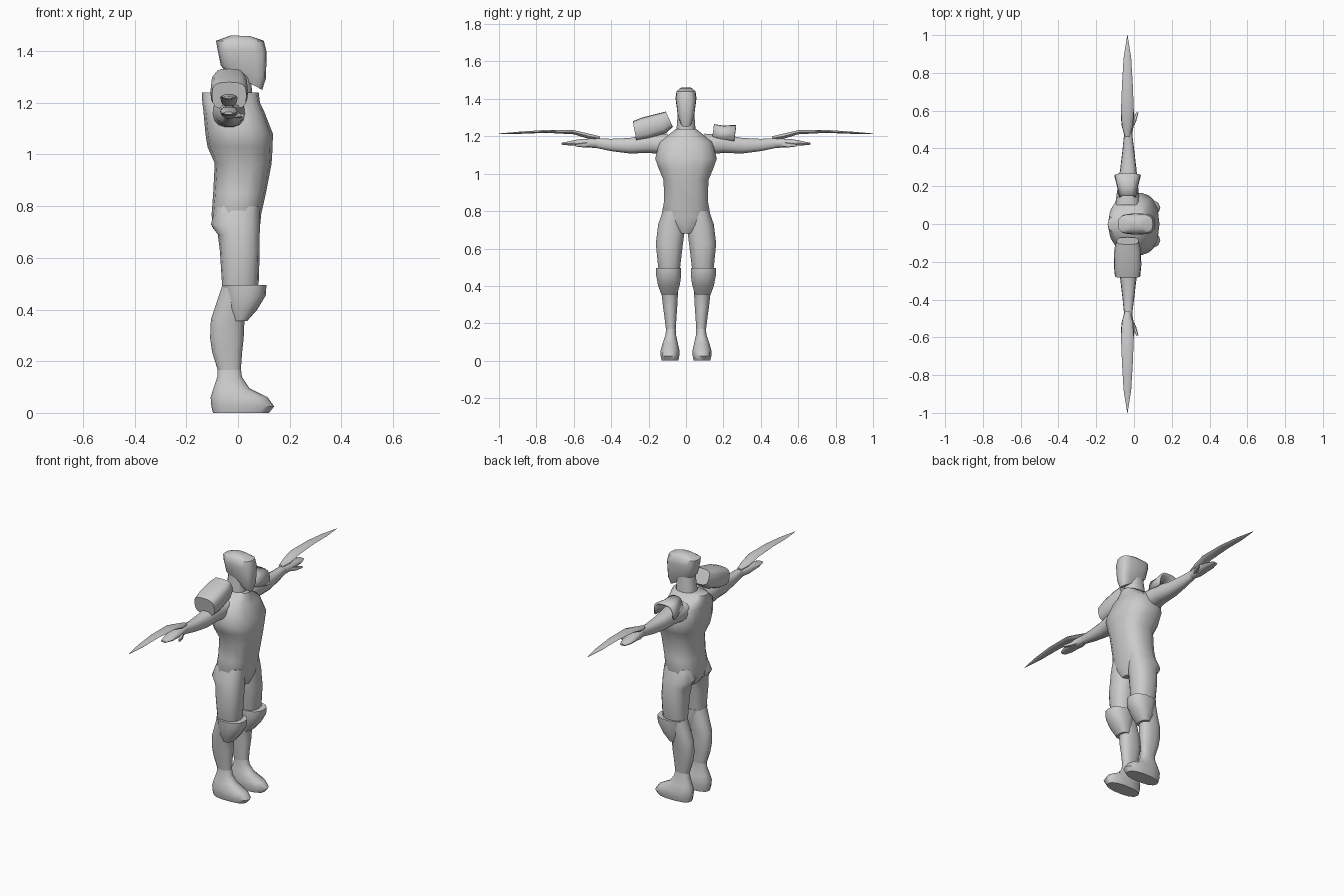
import bpy, bmesh, math
from mathutils import Vector

cube = bpy.data.objects.get("Cube")
if cube:
    bpy.data.objects.remove(cube)

grey = bpy.data.materials.new("plain_grey")
grey.use_nodes = True
grey.diffuse_color = (0.6, 0.6, 0.6, 1)
grey.node_tree.nodes["Principled BSDF"].inputs["Base Color"].default_value = (0.6, 0.6, 0.6, 1)


def loft(name, rings, sides=14, power=2.4, arch=False, sharp=45):
    """Skin rings given as (centre, half axis u, half axis v)."""
    bm = bmesh.new()
    rows = []
    count = sides + 1 if arch else sides
    for centre, u, v in rings:
        row = []
        for i in range(count):
            a = (math.pi if arch else math.tau) * i / sides
            c, s = math.cos(a), math.sin(a)
            cu = math.copysign(abs(c) ** (2 / power), c)
            sv = math.copysign(abs(s) ** (2 / power), s)
            row.append(bm.verts.new(Vector(centre) + Vector(u) * cu + Vector(v) * sv))
        rows.append(row)
    for a, b in zip(rows, rows[1:]):
        for i in range(sides):
            j = (i + 1) % count
            bm.faces.new((a[i], a[j], b[j], b[i]))
    if not arch:
        bm.faces.new(rows[0])
        bm.faces.new(rows[-1])
    bmesh.ops.recalc_face_normals(bm, faces=bm.faces)
    for f in bm.faces:
        f.smooth = True
    mesh = bpy.data.meshes.new(name)
    bm.to_mesh(mesh)
    bm.free()
    mesh.set_sharp_from_angle(angle=math.radians(sharp))
    mesh.materials.append(grey)
    obj = bpy.data.objects.new(name, mesh)
    bpy.context.collection.objects.link(obj)
    return obj


def level(z, back, front, y0, y1):
    """Horizontal ring for upright parts."""
    return (((back + front) / 2, (y0 + y1) / 2, z),
            ((front - back) / 2, 0, 0), (0, (y1 - y0) / 2, 0))


def slanted(back, front, half):
    """Ring tilted in side profile, from back point to front point."""
    b, f = Vector((back[0], 0, back[1])), Vector((front[0], 0, front[1]))
    return ((b + f) / 2, (f - b) / 2, (0, half, 0))


def across(y, x0, x1, z0, z1):
    """Upright ring for parts running along the arms."""
    return (((x0 + x1) / 2, y, (z0 + z1) / 2), ((x1 - x0) / 2, 0, 0), (0, 0, (z1 - z0) / 2))


# Torso: collar, chest, waist and hips
loft("torso", [level(z, b, f, -w, w) for z, b, f, w in (
    (1.24, -.14, .08, .055), (1.20, -.138, .085, .105), (1.17, -.134, .1, .145),
    (1.08, -.126, .135, .168), (1.03, -.118, .134, .15), (.965, -.09, .13, .122),
    (.85, -.096, .108, .12), (.77, -.102, .09, .135), (.72, -.1, .085, .1),
    (.68, -.07, .07, .04))], power=2.5)

# Head and neck
loft("neck", [level(1.2, -.07, .055, -.055, .055), level(1.36, -.05, .05, -.042, .042)])
loft("head", [
    slanted((-.055, 1.33), (.094, 1.25), .03),
    slanted((-.067, 1.345), (.108, 1.295), .045),
    slanted((-.08, 1.41), (.111, 1.395), .056),
    slanted((-.085, 1.44), (.1, 1.44), .051),
    slanted((-.03, 1.46), (.045, 1.459), .028)], sides=16, power=3.2)

for side, s in (("left", 1), ("right", -1)):
    def leg(name, table, **kw):
        return loft(f"{side}_{name}", [level(z, b, f, s * i, s * o) for z, b, f, i, o in table], **kw)

    def limb(name, table, **kw):
        return loft(f"{side}_{name}", [across(s * r[0], *r[1:]) for r in table], **kw)

    # Legs
    leg("thigh", ((.8, -.085, .085, .01, .125), (.73, -.105, .085, .004, .15),
                  (.69, -.078, .084, .006, .155), (.625, -.07, .084, .015, .163),
                  (.5, -.062, .08, .03, .15), (.45, -.06, .06, .04, .14)))
    leg("knee_pad", ((.495, -.062, .11, .025, .163), (.455, -.052, .108, .024, .161),
                     (.4, -.04, .075, .033, .15), (.355, -.02, .035, .047, .133)))
    leg("shin", ((.49, -.062, .07, .035, .15), (.42, -.085, .05, .038, .14),
                 (.36, -.105, .025, .042, .132), (.29, -.108, .022, .046, .124),
                 (.235, -.1, .016, .05, .116), (.155, -.075, .01, .055, .106)))
    leg("foot", ((.18, -.078, .01, .055, .106), (.14, -.08, .015, .053, .11),
                 (.095, -.095, .045, .043, .125), (.06, -.106, .115, .035, .136),
                 (.025, -.103, .14, .035, .137), (0, -.097, .12, .04, .13)))

    # Arms and hands
    limb("arm", ((.1, -.1, .03, 1.1, 1.215), (.2, -.086, .022, 1.11, 1.21),
                 (.3, -.072, .012, 1.107, 1.192), (.4, -.06, 0, 1.12, 1.187),
                 (.48, -.052, -.01, 1.137, 1.19)))
    limb("hand", ((.47, -.052, -.01, 1.137, 1.19), (.52, -.065, -.002, 1.138, 1.188),
                  (.57, -.07, 0, 1.148, 1.185), (.62, -.068, -.003, 1.15, 1.175),
                  (.665, -.055, -.02, 1.155, 1.165)), sides=10)
    limb("thumb", ((.5, -.035, -.01, 1.145, 1.175), (.545, -.015, .012, 1.14, 1.165),
                   (.59, .012, .024, 1.145, 1.158)), sides=8)

    # Forearm blades
    limb("blade", ((.46, -.048, -.022, 1.18, 1.2), (.52, -.064, -.006, 1.185, 1.215),
                   (.6, -.069, -.001, 1.21, 1.233), (.75, -.063, -.007, 1.218, 1.234),
                   (.88, -.055, -.015, 1.213, 1.226), (1, -.036, -.034, 1.212, 1.215)),
         sides=10, power=1.8)


def pad_ring(half, top, bottom, arch=False):
    """Ring tilted in the shoulder plane, from (y, z) top to bottom."""
    t, b = Vector((-.034, *top)), Vector((-.034, *bottom))
    return (b, (half, 0, 0), t - b) if arch else ((t + b) / 2, (half, 0, 0), (t - b) / 2)


# Shoulder pads: a large block on the right, a small open arch on the left
loft("right_shoulder_pad", [
    pad_ring(.058, (-.108, 1.332), (-.07, 1.25)),
    pad_ring(.07, (-.15, 1.322), (-.11, 1.215)),
    pad_ring(.073, (-.235, 1.3), (-.2, 1.185)),
    pad_ring(.067, (-.285, 1.28), (-.265, 1.175))], sides=16, power=3.2)
arch = loft("left_shoulder_pad", [
    pad_ring(.045, (.15, 1.265), (.14, 1.195), True),
    pad_ring(.054, (.2, 1.257), (.19, 1.185), True),
    pad_ring(.07, (.267, 1.261), (.255, 1.175), True)], sides=10, power=3.2, arch=True)
shell = arch.modifiers.new("shell", "SOLIDIFY")
shell.thickness = 0.012
shell.offset = -1
